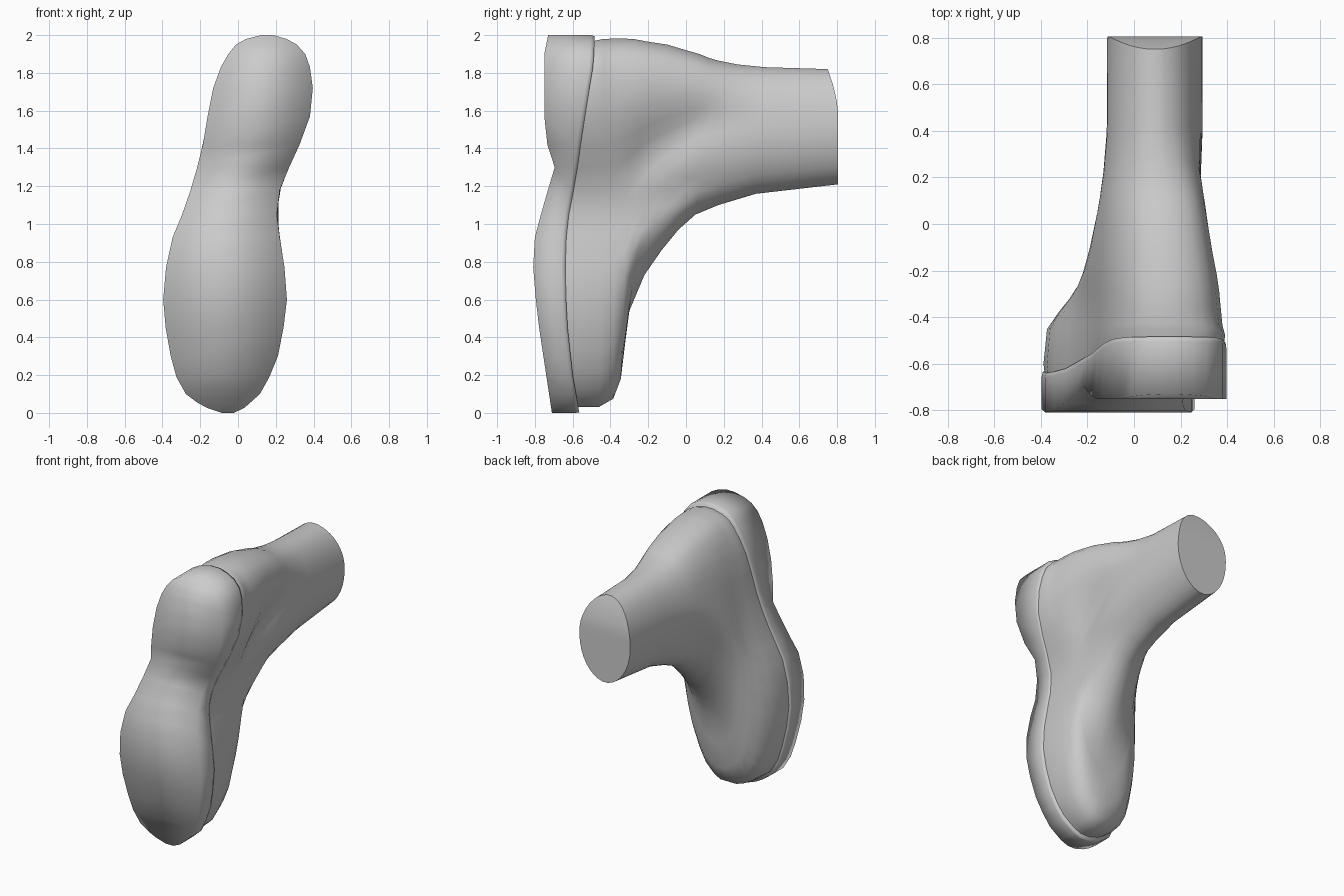
import bpy, bmesh, math

if "Cube" in bpy.data.objects:
    bpy.data.objects.remove(bpy.data.objects["Cube"])

# sole outline rows: z, left x, right x
ROWS = [(0, -.09, -.02), (.025, -.165, .035), (.055, -.22, .07), (.1, -.28, .12),
        (.19, -.33, .17), (.3, -.36, .215), (.45, -.387, .245), (.6, -.40, .263),
        (.77, -.385, .25), (.93, -.35, .225), (1.05, -.30, .21), (1.18, -.255, .225),
        (1.3, -.22, .275), (1.42, -.19, .33), (1.57, -.165, .385), (1.72, -.135, .40),
        (1.83, -.095, .385), (1.9, -.055, .36), (1.95, -.015, .315), (1.98, .04, .26),
        (2.0, .12, .19)]
LEFT = [(z, a) for z, a, b in ROWS]
RIGHT = [(z, b) for z, a, b in ROWS]
# depth of the tread and of the welt seam: z, y
TREAD = [(0, -.71), (.2, -.74), (.5, -.785), (.75, -.81), (.93, -.80), (1.1, -.755),
         (1.3, -.695), (1.47, -.75), (1.9, -.75), (2, -.73)]
SEAM = [(0, -.565), (.2, -.60), (.5, -.632), (.8, -.64), (1, -.63), (1.25, -.582),
        (1.5, -.547), (1.7, -.515), (1.85, -.49), (2, -.483)]
# upper rings: toe y, toe z, heel y, heel z, blend to shaft at toe, at heel
RINGS = [(-.46, .032, -.43, 1.98, .08, .08), (-.385, .075, -.36, 1.982, .3, .12),
         (-.345, .18, -.28, 1.98, .5, .16), (-.322, .37, -.2, 1.965, .68, .22),
         (-.30, .54, -.1, 1.95, .82, .32), (-.22, .73, 0, 1.92, .92, .42),
         (-.13, .86, .07, 1.9, .97, .5), (-.04, .97, .12, 1.88, 1, .58),
         (.05, 1.05, .17, 1.865, 1, .67), (.17, 1.10, .27, 1.845, 1, .83),
         (.37, 1.16, .42, 1.83, 1, .97)]


def interp(table, z):
    for (a, ya), (b, yb) in zip(table, table[1:]):
        if z <= b:
            return ya + (yb - ya) * (z - a) / (b - a)
    return table[-1][1]


def ring(depth, z0=0, z1=2, toe=0, heel=0, scale=1):
    """Closed loop: left side upward, then right side downward."""
    left, right = [], []
    for z, xl, xr in ROWS:
        t = z / 2
        s = min(1, max(0, (t - .3) / .5))
        b = toe + (heel - toe) * s * s * (3 - 2 * s)
        # shaft oval, shifted with the foot's bend at the toe end
        cx = .09 - .09 * (1 - t) * min(1, max(0, 1.15 - z0) / .55)
        w = .205 * math.sqrt(max(.012, 1 - (2 * t - 1) ** 2))
        mid = (xl + xr) / 2
        zz, y = z0 + (z1 - z0) * t, depth(t)
        for side, x, e in ((left, xl, cx - w), (right, xr, cx + w)):
            x = mid + (x - mid) * scale
            x += (e - x) * b
            if 0 < b < .97 or z0 < 1.1:  # the upper never overhangs the sole
                x = max(interp(LEFT, zz) + .004, min(interp(RIGHT, zz) - .004, x))
            side.append((x, y, zz))
    return left + right[::-1]


def loft(name, rings, angle):
    bm = bmesh.new()
    loops = [[bm.verts.new(p) for p in r] for r in rings]
    n = len(loops[0])
    for a, b in zip(loops, loops[1:]):
        for i in range(n):
            j = (i + 1) % n
            bm.faces.new((a[i], a[j], b[j], b[i]))
    # caps made of left-to-right strips
    for r in (loops[0], loops[-1]):
        for i in range(n // 2 - 1):
            bm.faces.new((r[i], r[i + 1], r[n - 2 - i], r[n - 1 - i]))
    bmesh.ops.recalc_face_normals(bm, faces=bm.faces)
    me = bpy.data.meshes.new(name)
    bm.to_mesh(me)
    bm.free()
    ob = bpy.data.objects.new(name, me)
    bpy.context.collection.objects.link(ob)
    bpy.ops.object.select_all(action='DESELECT')
    ob.select_set(True)
    bpy.context.view_layer.objects.active = ob
    bpy.ops.object.shade_smooth_by_angle(angle=math.radians(angle))
    return ob


def tread(t):
    return interp(TREAD, 2 * t)


def seam(t):
    return interp(SEAM, 2 * t)


# sole with its heel block, softened at the welt
loft("sole", [ring(tread), ring(lambda t: seam(t) - .02),
              ring(seam, .003, 1.993, scale=.975)], 120)

# upper: starts inside the welt, domes over the foot and runs into the shaft
upper = [ring(lambda t: seam(t) - .02, .03, 1.965, scale=.945),
         ring(lambda t: seam(t) + .035, .03, 1.978, scale=.965)]
for ty, tz, hy, hz, bt, bh in RINGS:
    upper.append(ring(lambda t: ty + (hy - ty) * t, tz, hz, bt, bh, .975))
# open end of the shaft, curving back at the top
upper.append(ring(lambda t: .805 - .055 * max(0, (t - .6) / .4) ** 1.7, 1.21, 1.82, 1, 1))
loft("upper", upper, 66)
